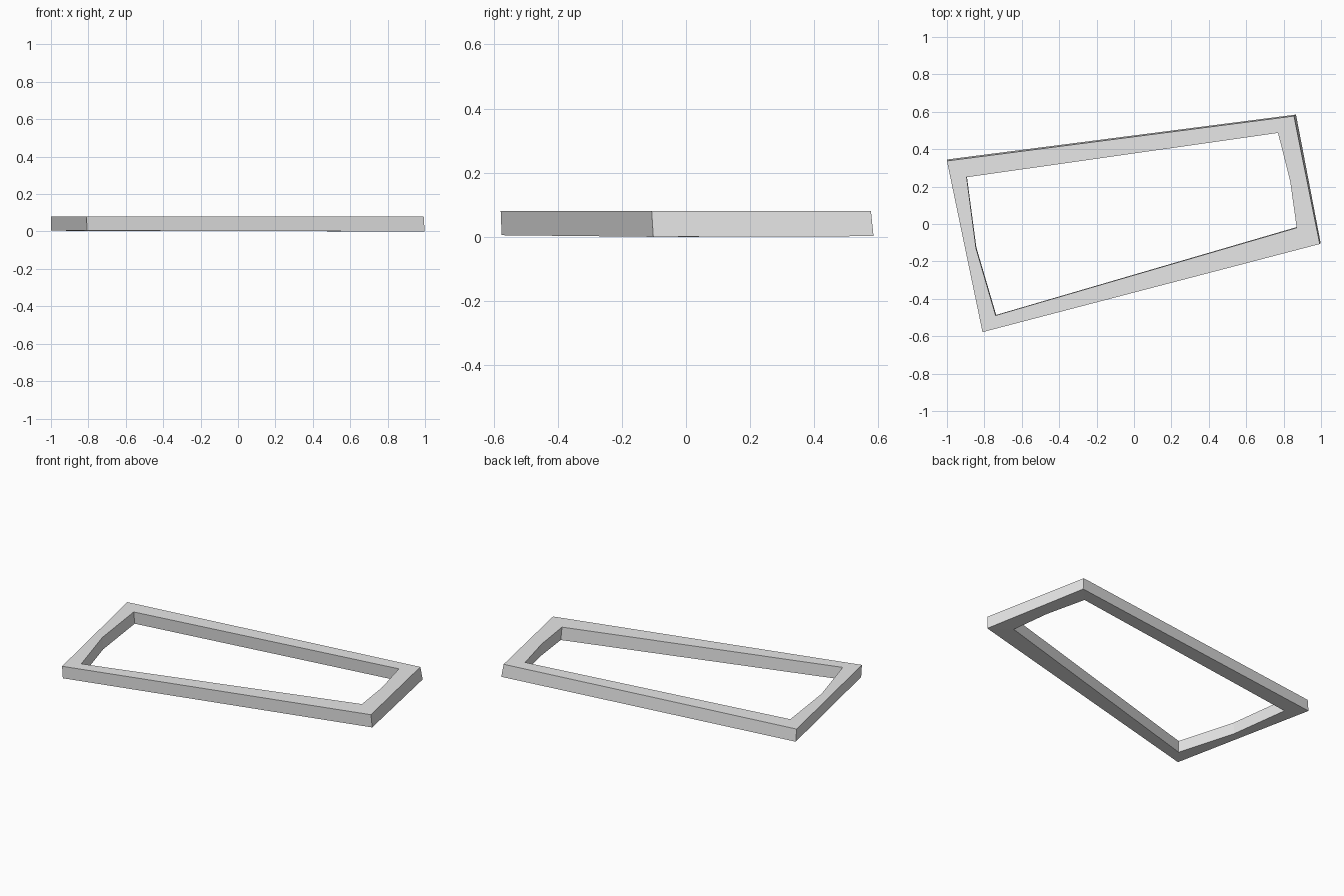
import bpy
import bmesh
from mathutils import Vector

default_cube = bpy.data.objects.get("Cube")
if default_cube:
    bpy.data.objects.remove(default_cube, do_unlink=True)

TOP = 0.08

# Plain grey finish
grey = bpy.data.materials.new("plain_grey")
grey.use_nodes = True
grey.diffuse_color = (0.8, 0.8, 0.8, 1)
grey.node_tree.nodes["Principled BSDF"].inputs["Base Color"].default_value = (0.8, 0.8, 0.8, 1)

# Corners, counter-clockwise: outer xy, inner xy, lean of the foot (x, y), foot height
corners = [
    ((-0.81, -0.578), (-0.74, -0.489), (0.003, 0.003), 0.005),
    ((0.993, -0.107), (0.87, -0.02), (0.005, 0.005), 0.0),
    ((0.855, 0.577), (0.77, 0.487), (0.011, 0.008), 0.002),
    ((-1.0, 0.337), (-0.895, 0.25), (0.001, 0.008), 0.004),
]
# Shallow bends halfway along the inner short sides, keyed by side number
bends = {1: (0.835, 0.23), 3: (-0.845, -0.13)}

bm = bmesh.new()


def column(xy, lean, foot):
    """Return the top and bottom vertices of one leaning upright edge."""
    top = bm.verts.new((xy[0], xy[1], TOP))
    bottom = bm.verts.new((xy[0] + lean[0], xy[1] + lean[1], foot))
    return top, bottom


outer = [column(o, lean, foot) for o, i, lean, foot in corners]
inner = [column(i, lean, foot) for o, i, lean, foot in corners]

# Four rails of the open frame
for side in range(4):
    nxt = (side + 1) % 4
    inside = [inner[side], inner[nxt]]
    if side in bends:
        lean = (Vector(corners[side][2]) + Vector(corners[nxt][2])) / 2
        foot = (corners[side][3] + corners[nxt][3]) / 2
        inside.insert(1, column(bends[side], lean, foot))
    loop = [outer[side], outer[nxt]] + inside[::-1]
    bm.faces.new([c[0] for c in loop])
    bm.faces.new([c[1] for c in reversed(loop)])
    bm.faces.new((outer[side][1], outer[nxt][1], outer[nxt][0], outer[side][0]))
    for a, b in zip(inside, inside[1:]):
        bm.faces.new((a[0], b[0], b[1], a[1]))

bmesh.ops.recalc_face_normals(bm, faces=bm.faces[:])
mesh = bpy.data.meshes.new("frame")
bm.to_mesh(mesh)
bm.free()
mesh.materials.append(grey)
frame = bpy.data.objects.new("frame", mesh)
bpy.context.collection.objects.link(frame)
